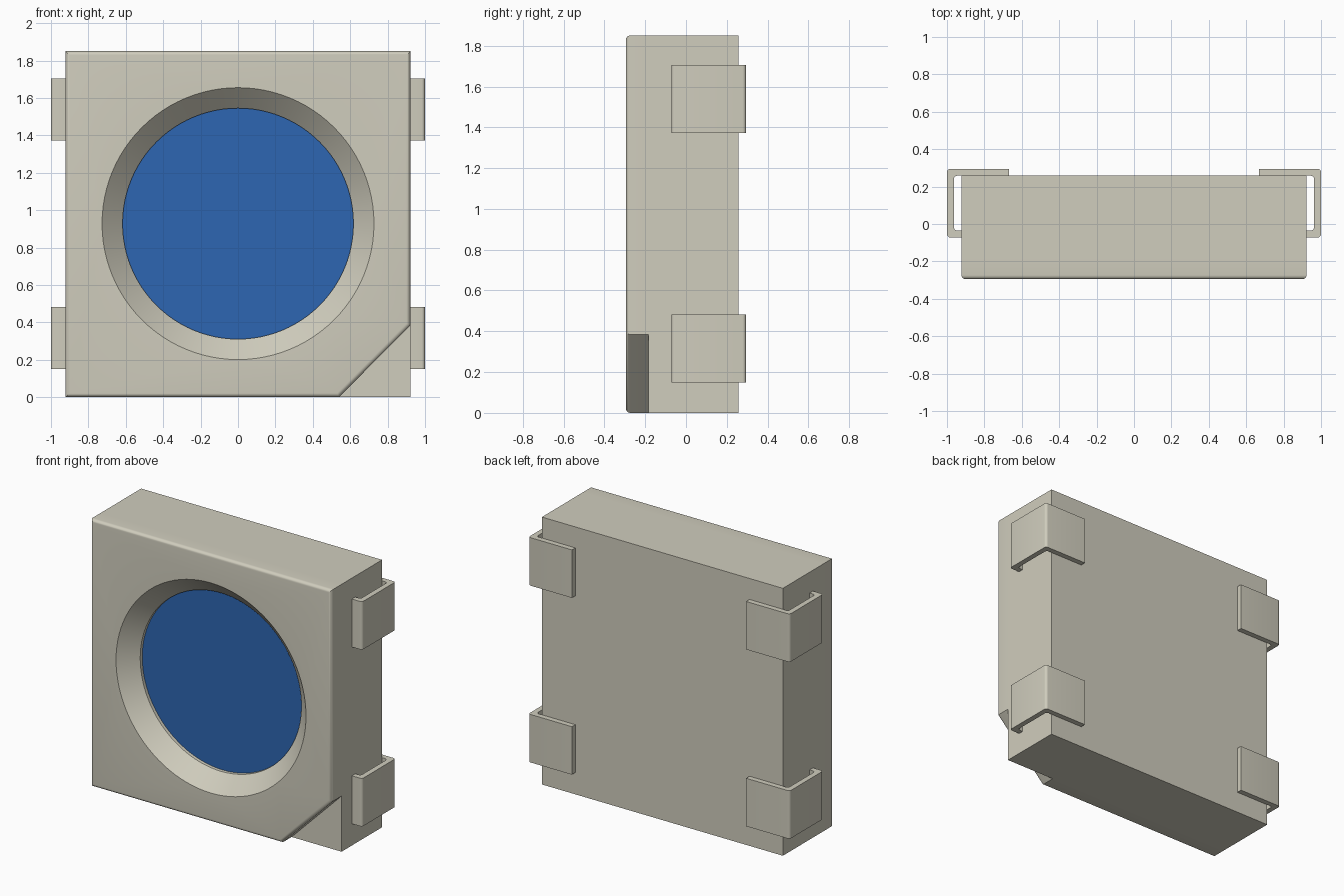
import bpy, bmesh, math
from mathutils import Vector

if "Cube" in bpy.data.objects:
    bpy.data.objects.remove(bpy.data.objects["Cube"])

W, H = 0.922, 1.85                    # half width, height
FRONT, STEP, BACK, OUT = -0.295, -0.185, 0.258, 0.295
FILLET = 0.022
CZ = 0.928                            # height of the recess centre


def material(name, colour):
    m = bpy.data.materials.new(name)
    m.diffuse_color = (*colour, 1)
    m.use_nodes = True
    m.node_tree.nodes["Principled BSDF"].inputs["Base Color"].default_value = m.diffuse_color
    return m


beige = material("warm beige", (0.63, 0.61, 0.51))
blue = material("lens blue", (0.027, 0.133, 0.445))


def finish(bm, name, mats):
    bmesh.ops.recalc_face_normals(bm, faces=bm.faces[:])
    mesh = bpy.data.meshes.new(name)
    bm.to_mesh(mesh)
    bm.free()
    ob = bpy.data.objects.new(name, mesh)
    bpy.context.collection.objects.link(ob)
    for m in mats:
        mesh.materials.append(m)
    bpy.ops.object.select_all(action='DESELECT')
    ob.select_set(True)
    bpy.context.view_layer.objects.active = ob
    bpy.ops.object.shade_smooth_by_angle(angle=math.radians(30))
    return ob


def inset(poly, d):
    """Move every side of a counter-clockwise outline inward by d."""
    result = []
    for i, p in enumerate(poly):
        a = (p - poly[i - 1]).normalized()
        b = (poly[(i + 1) % len(poly)] - p).normalized()
        n1, n2 = Vector((-a.y, a.x)), Vector((-b.y, b.x))
        result.append(p + (n1 + n2) * d / (1 + n1.dot(n2)))
    return result


def ring(bm, pts, y):
    return [bm.verts.new((p[0], y, p[1])) for p in pts]


def bridge(bm, a, b):
    n = len(a)
    for i in range(n):
        j = (i + 1) % n
        bm.faces.new((a[i], a[j], b[j], b[i]))


def circle(r, n=96):
    return [(r * math.cos(2 * math.pi * i / n), CZ + r * math.sin(2 * math.pi * i / n))
            for i in range(n)]


# Body: square block whose front layer has a cut corner and a round recess
bm = bmesh.new()
outline = [Vector(p) for p in ((-W, 0), (0.54, 0), (W, 0.385), (W, H), (-W, H))]
step = ring(bm, outline, STEP)
corner = bm.verts.new((W, STEP, 0))
back = ring(bm, [(-W, 0), (W, 0), (W, H), (-W, H)], BACK)
bm.faces.new(back)
bm.faces.new((step[1], corner, step[2]))
bm.faces.new((step[0], step[1], corner, back[1], back[0]))
bm.faces.new((corner, step[2], step[3], back[2], back[1]))
bm.faces.new((step[3], step[4], back[3], back[2]))
bm.faces.new((step[4], step[0], back[0], back[3]))

# Rounded front rim
last = step
for k in range(7):
    t = math.radians(15 * k)
    new = ring(bm, inset(outline, FILLET * (1 - math.cos(t))),
               FRONT + FILLET * (1 - math.sin(t)))
    bridge(bm, last, new)
    last = new

# Conical recess, short straight wall and blue floor
mouth = ring(bm, circle(0.727), FRONT)
seat = ring(bm, circle(0.617), FRONT + 0.107)
floor = ring(bm, circle(0.617), FRONT + 0.13)
bridge(bm, mouth, seat)
bridge(bm, seat, floor)
bm.faces.new(floor).material_index = 1

# Front face with the round hole
edges = [bm.edges.get((l[i - 1], l[i])) for l in (last, mouth) for i in range(len(l))]
bmesh.ops.triangle_fill(bm, edges=edges, use_beauty=True, normal=(0, -1, 0))
finish(bm, "led_body", [beige, blue])

# Leads: bent strips, profile points are x, y, corner radius
T = 0.037
PROFILE = [(W, -0.072, 0), (1, -0.072, 0.018), (1, OUT, 0.018), (0.667, OUT, 0),
           (0.667, BACK, 0), (1 - T, BACK, 0.018), (1 - T, -0.072 + T, 0.018),
           (W, -0.072 + T, 0)]


def rounded(points, n=5):
    result = []
    for i, (x, y, r) in enumerate(points):
        p = Vector((x, y))
        if r == 0:
            result.append(p)
            continue
        a = (Vector(points[i - 1][:2]) - p).normalized()
        b = (Vector(points[(i + 1) % len(points)][:2]) - p).normalized()
        c = p + (a + b) * r
        for k in range(n + 1):
            t = math.pi / 2 * k / n
            result.append(c - b * r * math.cos(t) - a * r * math.sin(t))
    return result


def lead(name, side, z0, z1):
    bm = bmesh.new()
    pts = rounded(PROFILE)
    low, high = ([bm.verts.new((side * p.x, p.y, z)) for p in pts] for z in (z0, z1))
    bridge(bm, low, high)
    bm.faces.new(low)
    bm.faces.new(high)
    finish(bm, name, [beige])


for side, s in ((-1, "left"), (1, "right")):
    for z0, h in ((0.15, "lower"), (1.373, "upper")):
        lead(f"{h}_{s}_lead", side, z0, z0 + 0.332)
